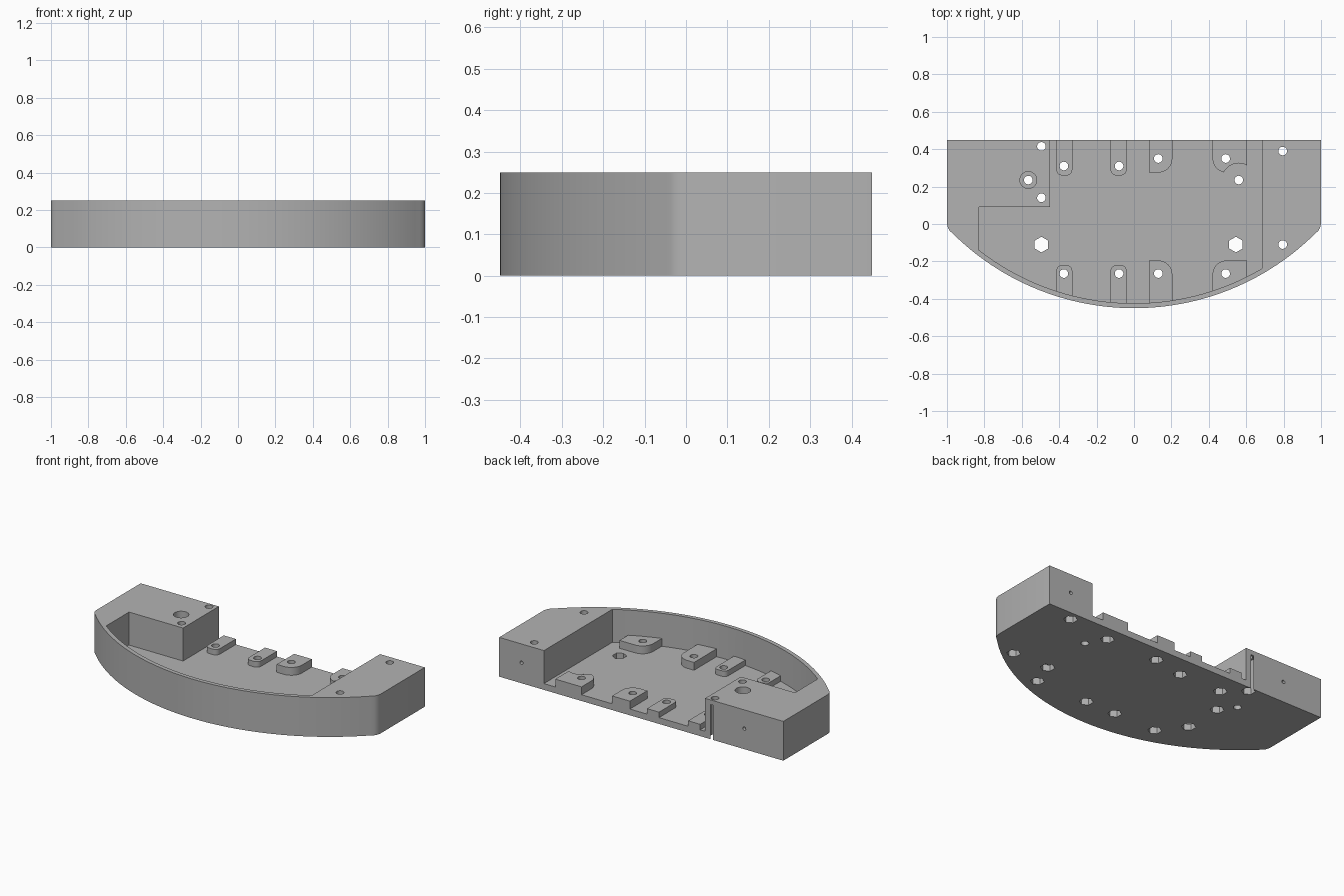
import bpy, bmesh, math

cube = bpy.data.objects.get("Cube")
if cube:
    bpy.data.objects.remove(cube, do_unlink=True)

grey = bpy.data.materials.new("plain grey")
grey.use_nodes = True
COLOUR = (0.45, 0.45, 0.45, 1)
grey.diffuse_color = COLOUR
grey.node_tree.nodes["Principled BSDF"].inputs["Base Color"].default_value = COLOUR

HEIGHT, FLOOR, BACK, WEB = 0.25, 0.04, 0.45, 0.03
ARC_Y, R_OUT, R_IN = 0.926, 1.376, 1.35


def arc_y(x, r):
    return ARC_Y - math.sqrt(r * r - x * x)


def bow(x0, x1, r, n=64):
    """Points along the curved front, evenly spaced by angle."""
    a0, a1 = math.asin(x0 / r), math.asin(x1 / r)
    angles = [a0 + (a1 - a0) * i / n for i in range(n + 1)]
    return [(r * math.sin(a), ARC_Y - r * math.cos(a)) for a in angles]


def circle(x, y, r, n=32, start=0.0, sweep=2 * math.pi):
    return [(x + r * math.cos(start + sweep * i / n),
             y + r * math.sin(start + sweep * i / n)) for i in range(n)]


def prism(name, pts, z0, z1):
    """Extrude a flat outline between two heights."""
    bm = bmesh.new()
    face = bm.faces.new([bm.verts.new((x, y, z0)) for x, y in pts])
    top = bmesh.ops.extrude_face_region(bm, geom=[face])["geom"]
    for v in top:
        if isinstance(v, bmesh.types.BMVert):
            v.co.z = z1
    bmesh.ops.recalc_face_normals(bm, faces=bm.faces)
    mesh = bpy.data.meshes.new(name)
    bm.to_mesh(mesh)
    bm.free()
    mesh.materials.append(grey)
    ob = bpy.data.objects.new(name, mesh)
    bpy.context.collection.objects.link(ob)
    return ob


def combine(body, tool, operation):
    """Apply a boolean and discard the tool."""
    mod = body.modifiers.new("combine", "BOOLEAN")
    mod.operation, mod.solver, mod.object = operation, "EXACT", tool
    bpy.ops.object.select_all(action="DESELECT")
    bpy.context.view_layer.objects.active = body
    body.select_set(True)
    bpy.ops.object.modifier_apply(modifier=mod.name)
    bpy.data.objects.remove(tool, do_unlink=True)


def cut(body, pts, z0, z1):
    combine(body, prism("cutter", pts, z0, z1), "DIFFERENCE")


def rounded_end(x0, x1, tip, side, r0, r1):
    """Boss outline: inner end at y=tip, side=1 runs to the back, -1 to the front."""
    pts = []
    for x, r, sgn in ((x0, r0, 1), (x1, r1, -1)):
        corner = [(x, tip)]
        if r:
            c = (x + sgn * r, tip + side * r)
            corner = [(c[0] - sgn * r * math.cos(a), c[1] - side * r * math.sin(a))
                      for a in [math.pi / 2 * i / 8 for i in range(9)]]
        pts += corner if sgn > 0 else corner[::-1]
    ends = [BACK if side > 0 else arc_y(x, 1.364) for x in (x1, x0)]
    return pts + [(x1, ends[0]), (x0, ends[1])]


# Body: bowed outline with softened corners
corner = [(0.985, -0.037), (0.995, -0.02), (1, 0)]
outline = [(-x, y) for x, y in corner[::-1]] + bow(-0.97, 0.97, R_OUT) + corner
body = prism("tray_body", outline + [(1, BACK), (-1, BACK)], 0, HEIGHT)

# Pocket, open at the back
pocket = bow(-0.83, 0.685, R_IN) + [(0.685, 0.6), (-0.45, 0.6), (-0.45, 0.09), (-0.83, 0.09)]
cut(body, pocket, FLOOR, HEIGHT + 0.1)

# Mounting bosses: x range, hole x, top, back tip, front tip, corner radii, back hole y
bosses = [
    (-0.415, -0.33, -0.375, 0.075, 0.26, -0.22, 0.03, 0.03, 0.31),
    (-0.125, -0.04, -0.08, 0.075, 0.26, -0.22, 0.03, 0.03, 0.31),
    (0.08, 0.205, 0.13, 0.09, 0.275, -0.195, 0, 0.075, 0.35),
    (0.42, 0.605, 0.49, 0.09, 0.275, -0.195, 0.075, 0, 0.35),
]
screws = []
for x0, x1, hx, top, back, front, r0, r1, hy in bosses:
    for tip, side, y in ((back, 1, hy), (front, -1, -0.265)):
        boss = prism("boss", rounded_end(x0, x1, tip, side, r0, r1), FLOOR / 2, top)
        combine(body, boss, "UNION")
        screws.append((hx, y, top))

# Clearance around the locating hole
cut(body, circle(0.56, 0.235, 0.09), FLOOR, HEIGHT)

# Screw holes with hexagonal nut recesses underneath
screws += [(-0.495, 0.415, HEIGHT), (-0.495, 0.14, HEIGHT),
           (0.795, 0.39, HEIGHT), (0.795, -0.11, HEIGHT)]
for x, y, top in screws:
    cut(body, circle(x, y, 0.023), -0.1, HEIGHT + 0.1)
    cut(body, circle(x, y, 0.04, 6, math.pi / 6), -0.1, top - WEB)

# Hexagonal openings through the floor
for x in (-0.495, 0.545):
    cut(body, circle(x, -0.11, 0.042, 6, math.pi / 6), -0.1, HEIGHT)

# Locating holes, one with a deep counterbore
for x in (-0.565, 0.56):
    cut(body, circle(x, 0.235, 0.023), -0.1, HEIGHT + 0.1)
cut(body, circle(-0.565, 0.235, 0.045), FLOOR, HEIGHT + 0.1)

# Small pilot holes in the back faces
for x in (-0.725, 0.843):
    pin = prism("pin", circle(0, 0, 0.011, 16), 0, 0.2)
    pin.rotation_euler.x = math.pi / 2
    pin.location = (x, BACK + 0.1, 0.13)
    combine(body, pin, "DIFFERENCE")

bpy.ops.object.select_all(action="DESELECT")
body.select_set(True)
bpy.context.view_layer.objects.active = body
bpy.ops.object.shade_smooth_by_angle(angle=math.radians(30))
